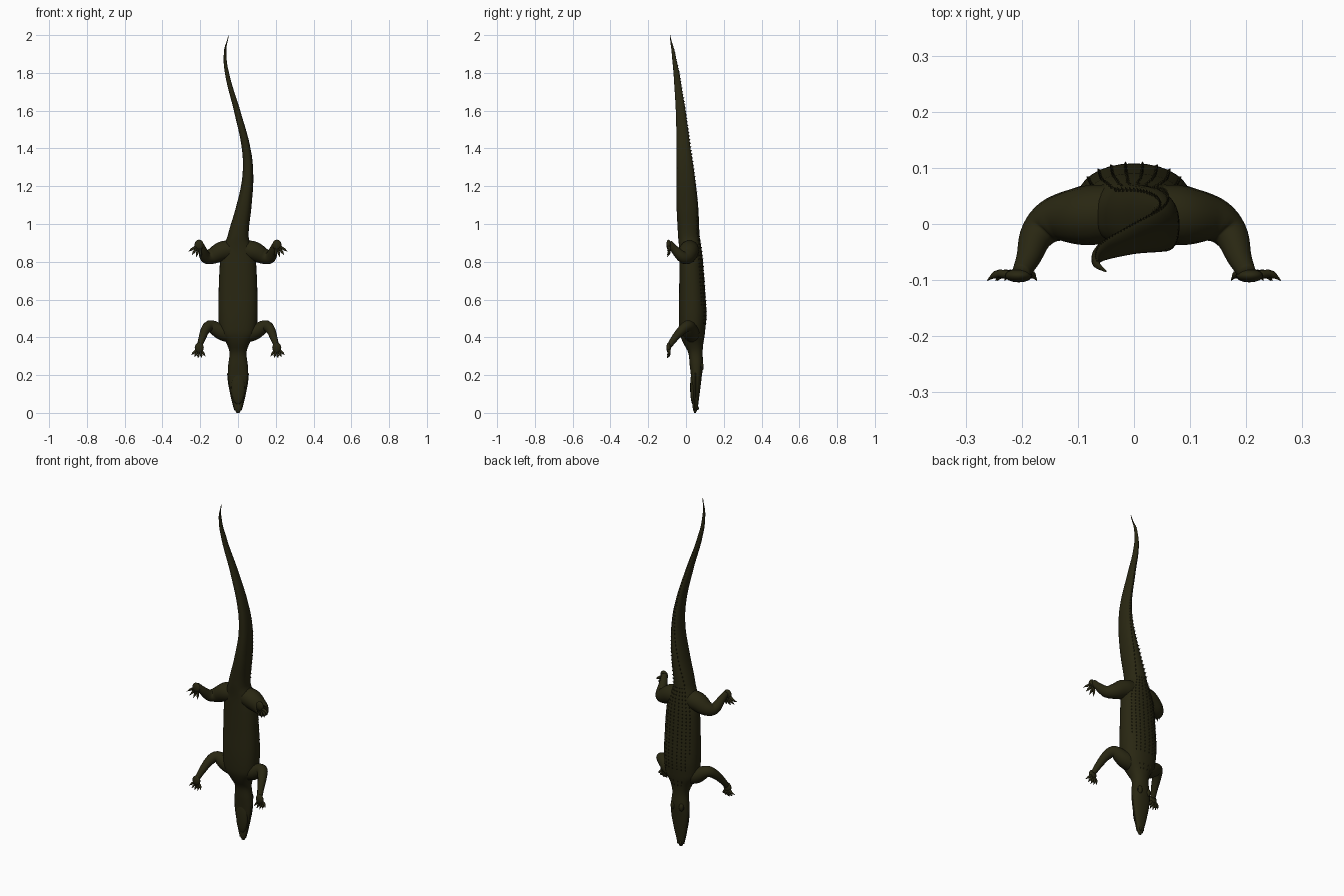
import bpy, bmesh, math
from mathutils import Vector, Matrix

cube = bpy.data.objects.get("Cube")
if cube:
    bpy.data.objects.remove(cube, do_unlink=True)


def material(name, colour):
    mat = bpy.data.materials.new(name)
    mat.use_nodes = True
    mat.diffuse_color = (*colour, 1)
    mat.node_tree.nodes["Principled BSDF"].inputs["Base Color"].default_value = (*colour, 1)
    return mat


hide = material("dark olive hide", (0.022, 0.02, 0.006))
black = material("eye black", (0.006, 0.006, 0.004))


def finish(bm, name, mat=hide, smooth=True, mirror=False):
    bmesh.ops.recalc_face_normals(bm, faces=bm.faces)
    mesh = bpy.data.meshes.new(name)
    bm.to_mesh(mesh)
    bm.free()
    mesh.materials.append(mat)
    for poly in mesh.polygons:
        poly.use_smooth = smooth
    obj = bpy.data.objects.new(name, mesh)
    bpy.context.collection.objects.link(obj)
    if mirror:
        obj.modifiers.new("Mirror", "MIRROR")
    return obj


def spline(rows, t):
    """Smooth interpolation through rows; t counts in rows."""
    i = min(max(int(t), 0), len(rows) - 2)
    f = t - i
    a, b, c, d = (rows[min(max(j, 0), len(rows) - 1)] for j in range(i - 1, i + 3))
    return [q + 0.5 * f * (r - p + f * (2 * p - 5 * q + 4 * r - s + f * (3 * (q - r) + s - p)))
            for p, q, r, s in zip(a, b, c, d)]


def loft(bm, rings):
    loops = [[bm.verts.new(p) for p in ring] for ring in rings]
    for a, b in zip(loops, loops[1:]):
        for i in range(len(a)):
            j = (i + 1) % len(a)
            bm.faces.new((a[i], a[j], b[j], b[i]))
    bm.faces.new(loops[0])
    bm.faces.new(loops[-1])


def tube(bm, rows, steps=5, sides=14):
    """Rows of x, y, z, radius."""
    rings = []
    count = (len(rows) - 1) * steps
    for k in range(count + 1):
        t = k / steps
        x, y, z, r = spline(rows, t)
        ahead = Vector(spline(rows, min(t + 0.1, len(rows) - 1))[:3])
        behind = Vector(spline(rows, max(t - 0.1, 0))[:3])
        turn = (ahead - behind).to_track_quat("Z", "Y")
        rings.append([Vector((x, y, z)) + turn @ Vector((r * math.cos(a), r * math.sin(a), 0))
                      for a in (math.tau * i / sides for i in range(sides))])
    loft(bm, rings)


def ball(bm, centre, size, segments=16):
    bmesh.ops.create_uvsphere(bm, u_segments=segments, v_segments=segments // 2 + 2, radius=1,
                              matrix=Matrix.Translation(centre) @ Matrix.Diagonal((*size, 1)))


# Body stations from snout to tail tip: z, centre x, half width, belly y, back y
stations = [
    (0, 0, .008, .043, .053), (.02, 0, .02, .036, .062), (.1, 0, .038, .033, .072),
    (.19, 0, .053, .027, .083), (.25, 0, .052, .02, .09), (.32, 0, .045, .012, .088),
    (.37, 0, .062, -.015, .092), (.42, 0, .094, -.033, .1), (.52, 0, .104, -.038, .108),
    (.66, 0, .102, -.036, .1), (.8, 0, .095, -.035, .09), (.87, 0, .078, -.036, .082),
    (.93, 0, .056, -.042, .072), (1.1, .032, .04, -.05, .064), (1.25, .052, .029, -.049, .046),
    (1.4, .043, .023, -.05, .024), (1.6, -.005, .017, -.054, -.003),
    (1.8, -.058, .011, -.066, -.035), (1.92, -.068, .006, -.077, -.061),
    (2, -.05, .001, -.086, -.083)]


def station(z):
    for i in range(len(stations) - 1):
        lo, hi = stations[i][0], stations[i + 1][0]
        if z <= hi:
            return spline(stations, i + (z - lo) / (hi - lo))
    return stations[-1]


def skin(z, angle):
    """Point on the body surface; angle is measured from +x towards the back."""
    _, cx, w, lo, hi = station(z)
    c, s = math.cos(angle), math.sin(angle)
    power = 0.8 if s < 0 else 0.92
    return Vector((cx + w * math.copysign(abs(c) ** power, c),
                   (lo + hi) / 2 + (hi - lo) / 2 * math.copysign(abs(s) ** power, s), z))


# Head, trunk and tail in one skin
bm = bmesh.new()
loft(bm, [[skin(z, math.tau * k / 32) for k in range(32)]
          for z in [2 * (i / 120) ** 1.15 for i in range(121)]])
finish(bm, "body_head_and_tail")

# Lower jaw plate with a step at the throat, and a seam ridge beside the mouth
bm = bmesh.new()
ball(bm, (0, .036, .135), (.036, .014, .09), 20)
finish(bm, "lower_jaw")
bm = bmesh.new()
seam = [(*skin(z, math.radians(-8)), .004) for z in (.015, .06, .11, .16, .21)]
tube(bm, seam, 4, 8)
finish(bm, "lip_ridge", mirror=True)

# Brows, nostrils and eyes
bm = bmesh.new()
ball(bm, (.027, .08, .245), (.014, .014, .024))
ball(bm, (.008, .062, .025), (.007, .006, .01))
finish(bm, "brow_and_nostril", mirror=True)
bm = bmesh.new()
ball(bm, (.036, .081, .242), (.007, .007, .009))
finish(bm, "eye", black, mirror=True)


def limb(name, path, paw, toes, reach, fan):
    """Leg tube, flat paw and a fan of clawed toes."""
    bm = bmesh.new()
    tube(bm, path)
    ball(bm, paw, (.024, .012, .027))
    paw = Vector(paw)
    for k in range(toes):
        a = math.radians(fan[0] + (fan[1] - fan[0]) * k / (toes - 1))
        way = Vector((math.sin(a), 0, -math.cos(a)))
        rows = []
        for share, lift, r in ((.25, 0, .008), (.6, .004, .007), (.78, 0, .006),
                               (.84, -.002, .004), (1, -.009, .0005)):
            p = paw + way * reach * share + Vector((0, lift, 0))
            rows.append((*p, r))
        tube(bm, rows, 2, 8)
    finish(bm, name, mirror=True)


limb("front_leg",
     [(.04, .03, .415, .045), (.09, .025, .43, .043), (.145, .012, .46, .031),
      (.172, -.02, .44, .025), (.19, -.06, .395, .019), (.203, -.088, .355, .014)],
     (.205, -.092, .345), 5, .056, (-35, 48))
limb("hind_leg",
     [(.03, .02, .865, .05), (.085, .015, .855, .053), (.14, .008, .828, .041),
      (.172, -.018, .825, .031), (.188, -.06, .865, .022), (.202, -.088, .9, .016)],
     (.206, -.092, .89), 4, .066, (-10, 58))


def scute(bm, z, angle, width, length, height):
    """Keeled four-sided plate standing on the skin."""
    p = skin(z, angle)
    out = Vector((math.cos(angle), math.sin(angle), 0))
    side = Vector((-out.y, out.x, 0))
    base = p - out * .004
    up = Vector((0, 0, length))
    corners = [bm.verts.new(q) for q in (base + side * width, base + up,
                                         base - side * width, base - up)]
    tip = bm.verts.new(p + out * height + up * .7)
    bm.faces.new(corners)
    for i in range(4):
        bm.faces.new((corners[i], corners[(i + 1) % 4], tip))


# Rows of plates over the back, with a cluster on the nape
bm = bmesh.new()
for row in range(24):
    z = .47 + row * .02
    for spread in (7, 21, 35, 50):
        if spread < 40 or .55 < z < .85:
            for sign in (-1, 1):
                scute(bm, z, math.radians(90 + sign * spread), .005, .009, .004)
for z in (.37, .395):
    for spread in (-25, -9, 9, 25):
        scute(bm, z, math.radians(90 + spread), .006, .01, .004)
finish(bm, "back_plates", smooth=False)

# Twin tail crests that draw together into a single one
bm = bmesh.new()
z = .95
while z < 1.95:
    spread = 38 * max(0, 1 - (z - .95) / .5)
    size = .4 + .6 * (1.95 - z)
    for sign in ((-1, 1) if spread > 0 else (1,)):
        scute(bm, z, math.radians(90 + sign * spread), .004 * size, .011 * size, .008 * size)
    z += .012 + .01 * size
finish(bm, "tail_crest", smooth=False)
